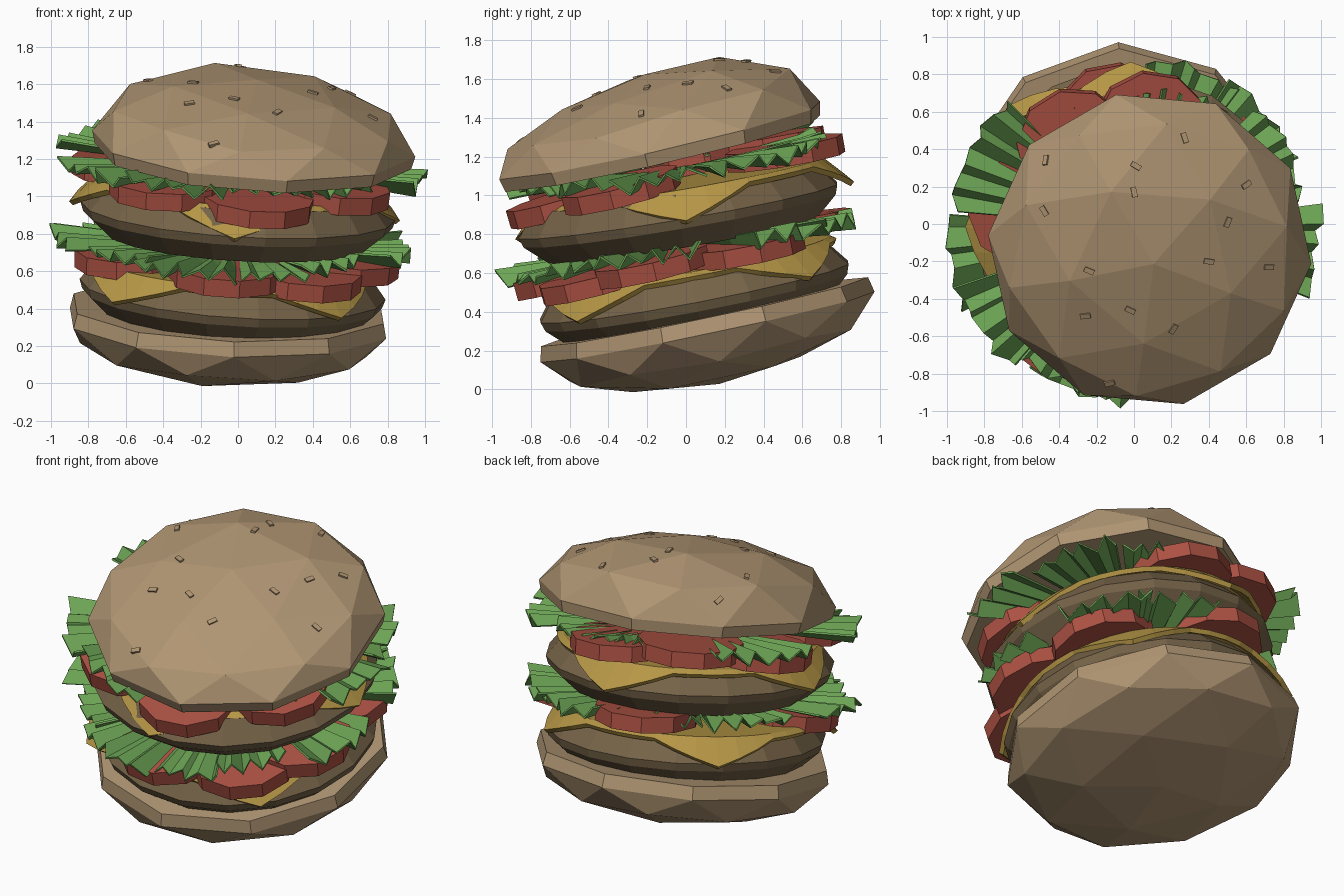
import bpy, bmesh, math, random
from math import sin, cos, radians, atan, pi
from mathutils import Matrix, Vector
from mathutils.bvhtree import BVHTree

if "Cube" in bpy.data.objects:
    bpy.data.objects.remove(bpy.data.objects["Cube"], do_unlink=True)
random.seed(4)


def material(name, rgb):
    m = bpy.data.materials.new(name)
    m.use_nodes = True
    m.diffuse_color = (*rgb, 1)
    m.node_tree.nodes["Principled BSDF"].inputs["Base Color"].default_value = (*rgb, 1)
    return m


BREAD = material("toasted bread", (0.43, 0.30, 0.17))
MEAT = material("grilled meat", (0.18, 0.125, 0.065))
CHEESE = material("cheese yellow", (0.47, 0.31, 0.062))
TOMATO = material("tomato red", (0.41, 0.082, 0.056))
LETTUCE = material("lettuce green", (0.15, 0.37, 0.09))


def finish(name, bm, mat, frame=Matrix(), thickness=0):
    """Turn a bmesh into a flat shaded object, tilted into its layer."""
    bmesh.ops.transform(bm, matrix=frame, verts=bm.verts)
    bmesh.ops.recalc_face_normals(bm, faces=bm.faces)
    mesh = bpy.data.meshes.new(name)
    bm.to_mesh(mesh)
    bm.free()
    mesh.materials.append(mat)
    ob = bpy.data.objects.new(name, mesh)
    bpy.context.collection.objects.link(ob)
    if thickness:
        mod = ob.modifiers.new("thickness", "SOLIDIFY")
        mod.thickness = thickness
        mod.offset = 0
    return ob


def layer(x, y, z, slope_x, slope_y):
    """Frame of a layer that leans sideways and up toward the back."""
    return (Matrix.Translation((x, y, z)) @ Matrix.Rotation(atan(slope_y), 4, 'X')
            @ Matrix.Rotation(-atan(slope_x), 4, 'Y'))


# Buns: half of a faceted sphere with a short lip, its swell leaning off centre
def bun(name, frame, radius, height, turn, side, lip, lean_x, lean_y):
    bm = bmesh.new()
    bmesh.ops.create_icosphere(bm, subdivisions=2, radius=1)
    bmesh.ops.delete(bm, geom=[v for v in bm.verts if v.co.z * side < -0.01], context='VERTS')
    shape = Matrix.Rotation(radians(turn), 4, 'Z') @ Matrix.Diagonal((radius, radius, height, 1))
    bmesh.ops.transform(bm, matrix=shape, verts=bm.verts)
    for v in bm.verts:
        v.co.z = v.co.z * (1 + lean_x * v.co.x + lean_y * v.co.y) + side * lip
    rim = [e for e in bm.edges if e.is_boundary]
    low = bmesh.ops.extrude_edge_only(bm, edges=rim)["geom"]
    for v in low:
        if isinstance(v, bmesh.types.BMVert):
            v.co = Vector((v.co.x * 0.98, v.co.y * 0.98, 0))
    bmesh.ops.holes_fill(bm, edges=[e for e in bm.edges if e.is_boundary], sides=0)
    return finish(name, bm, BREAD, frame)


# Patties: a disc with a bulging side
def patty(name, frame, radius, half, sides=18):
    bm = bmesh.new()
    rings = []
    for r, z in ((0.84, -1), (0.98, -0.25), (1, 0.1), (0.88, 1)):
        rings.append([bm.verts.new((radius * r * cos(2 * pi * i / sides),
                                    radius * r * sin(2 * pi * i / sides), half * z))
                      for i in range(sides)])
    for low, high in zip(rings, rings[1:]):
        for i in range(sides):
            j = (i + 1) % sides
            bm.faces.new((low[i], low[j], high[j], high[i]))
    bm.faces.new(rings[0][::-1])
    bm.faces.new(rings[-1])
    finish(name, bm, MEAT, frame)


# Cheese: a square slice whose four corners hang down
def cheese(name, frame, corner_angle, reach, drop, sides=40):
    bm = bmesh.new()
    inner, outer = [], []
    for i in range(sides):
        a = 2 * pi * i / sides
        off = abs((a + pi / 4) % (pi / 2) - pi / 4) / (pi / 4)
        hang = max(0, 1 - off / 0.6)
        r = 0.77 + (reach - 0.77) * hang
        inner.append(bm.verts.new((0.74 * cos(a), 0.74 * sin(a), 0)))
        outer.append(bm.verts.new((r * cos(a), r * sin(a), -0.02 - drop * hang)))
    bm.faces.new(inner)
    for i in range(sides):
        j = (i + 1) % sides
        bm.faces.new((inner[i], outer[i], outer[j], inner[j]))
    finish(name, bm, CHEESE, frame @ Matrix.Rotation(radians(corner_angle), 4, 'Z'), 0.03)


# Tomato slices: ten sided discs around the layer, drooping a little outward
def tomatoes(name, frame, angles):
    for k, angle in enumerate(angles):
        bm = bmesh.new()
        bmesh.ops.create_cone(bm, cap_ends=True, segments=10, radius1=0.31, radius2=0.31, depth=0.095)
        spot = (Matrix.Rotation(radians(angle), 4, 'Z') @ Matrix.Translation((0.59, 0, 0.015 * (-1) ** k))
                @ Matrix.Rotation(0.06, 4, 'Y'))
        finish(f"{name}_{k + 1}", bm, TOMATO, frame @ spot)


# Lettuce: pleated fan shaped leaves, given as (direction, half spread, reach, lift)
def lettuce(name, frame, leaves):
    for k, (direction, spread, reach, lift) in enumerate(leaves):
        bm = bmesh.new()
        rows = []
        pleats = spread // 2
        for i in range(pleats + 1):
            a = radians(direction - spread + 2 * spread * i / pleats + random.uniform(-1.2, 1.2))
            wave = (-1) ** i * random.uniform(0.01, 0.05)
            r = reach + random.uniform(-0.04, 0.02)
            rows.append([bm.verts.new((d * cos(a), d * sin(a), h)) for d, h in
                         ((0.3, 0), (0.62, wave * 0.6 + lift * 0.4), (r, wave + lift))])
        for p, q in zip(rows, rows[1:]):
            for m in range(2):
                bm.faces.new((p[m], p[m + 1], q[m + 1], q[m]))
        finish(f"{name}_{k + 1}", bm, LETTUCE, frame, 0.012)


# Stack from the bottom up
bun("bottom_bun", layer(-0.05, 0.095, 0.40, -0.04, 0.21), 0.88, 0.30, 2, -1, 0.08, 0, 0)

patty("lower_patty", layer(-0.03, 0.045, 0.49, -0.07, 0.19), 0.82, 0.14)
cheese("lower_cheese", layer(-0.05, 0.01, 0.64, -0.07, 0.19), 45, 0.86, 0.125)
tomatoes("lower_tomato", layer(-0.01, -0.01, 0.695, -0.06, 0.22), (265, 308, 343, 32, 100, 200))
lettuce("lower_lettuce", layer(0, -0.03, 0.745, -0.05, 0.17),
        ((190, 15, 1.01, 0.03), (222, 16, 0.90, 0), (251, 18, 0.95, -0.02), (282, 16, 0.88, -0.03),
         (312, 16, 0.80, 0), (350, 16, 0.92, 0), (40, 17, 0.96, 0), (70, 16, 0.94, -0.01),
         (112, 18, 0.80, 0), (150, 20, 0.86, 0.01)))

patty("upper_patty", layer(0, -0.04, 0.91, -0.06, 0.17), 0.845, 0.14)
cheese("upper_cheese", layer(-0.01, -0.03, 1.06, -0.06, 0.17), 0, 0.875, 0.13)
tomatoes("upper_tomato", layer(-0.01, -0.06, 1.11, -0.07, 0.23), (231, 281, 331, 80, 122, 165))
lettuce("upper_lettuce", layer(0, -0.02, 1.165, -0.07, 0.18),
        ((153, 20, 0.98, 0.03), (214, 16, 1.0, 0), (246, 18, 0.92, 0.01), (282, 18, 0.84, 0.02),
         (316, 14, 0.84, 0.02), (352, 14, 1.0, 0), (26, 18, 0.93, -0.01), (62, 16, 0.80, 0),
         (100, 16, 0.72, 0.01)))

top = bun("top_bun", layer(0.08, -0.12, 1.215, -0.06, 0.23), 0.87, 0.35, 48, 1, 0.07, -0.15, 0.25)

# Seeds: small blocks set into the top bun
probe = bmesh.new()
probe.from_mesh(top.data)
tree = BVHTree.FromBMesh(probe)
probe.free()
spots = ((-.47, .34), (.01, .31), (.27, .46), (0, .17), (.6, .21), (-.48, .07), (.5, .01),
         (-.24, -.25), (.4, -.2), (.72, -.23), (-.02, -.46), (-.26, -.49), (.21, -.56), (-.13, -.85))
for k, (x, y) in enumerate(spots):
    hit, normal, _, _ = tree.ray_cast(Vector((x, y, 3)), Vector((0, 0, -1)))
    bm = bmesh.new()
    bmesh.ops.create_cube(bm, size=1)
    pose = (Matrix.Translation(hit) @ normal.to_track_quat('Z', 'Y').to_matrix().to_4x4()
            @ Matrix.Rotation(random.uniform(0, pi), 4, 'Z') @ Matrix.Diagonal((0.055, 0.028, 0.02, 1)))
    finish(f"seed_{k + 1}", bm, BREAD, pose)
